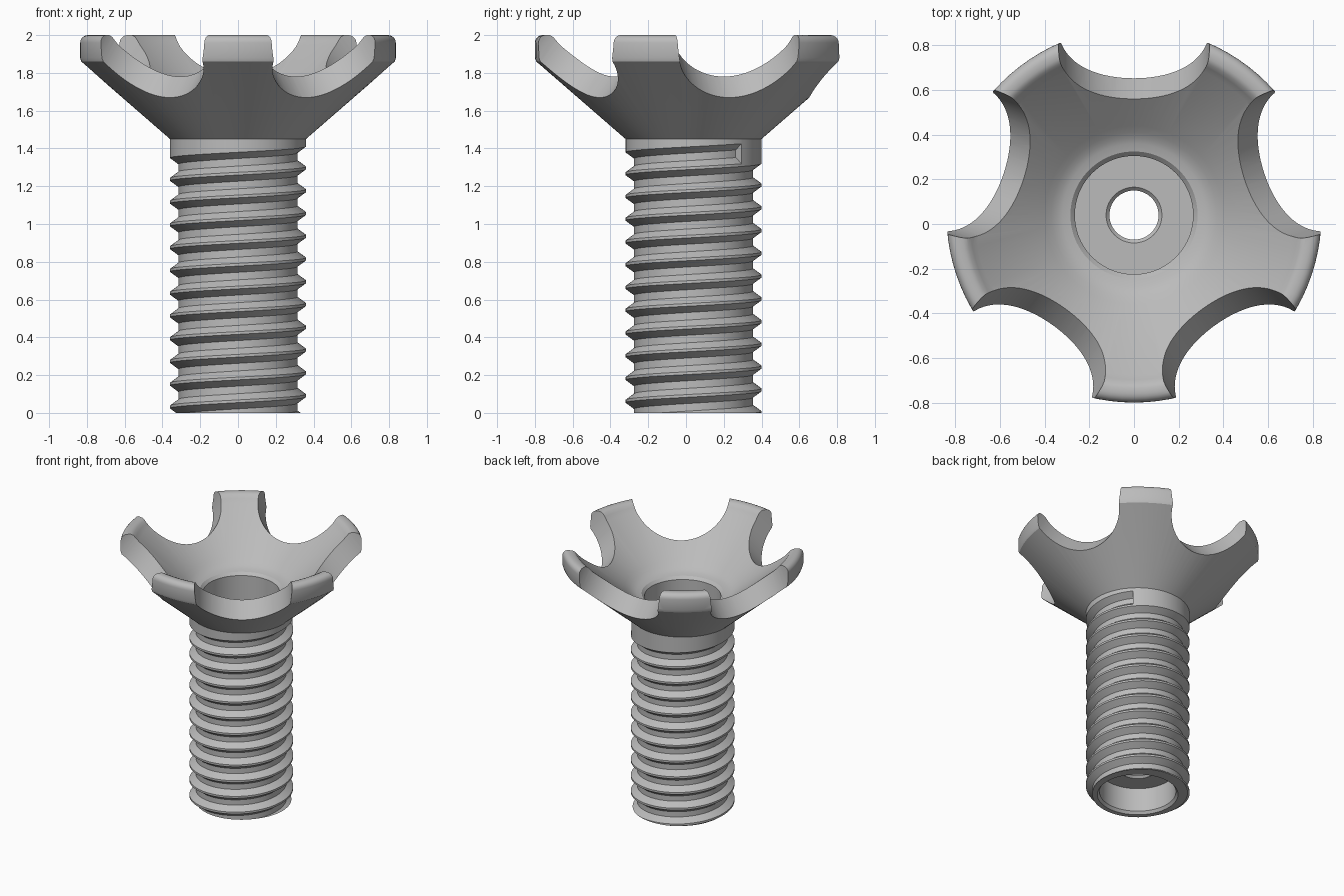
import bpy, bmesh, math
from mathutils import Matrix

cube = bpy.data.objects.get("Cube")
if cube:
    bpy.data.objects.remove(cube, do_unlink=True)

AXIS_Y = 0.04
SEGS = 96
THREAD_R, ROOT_R = 0.36, 0.315
PITCH = 0.1205
NECK_Z = 1.45
START = math.radians(45)

grey = bpy.data.materials.new("plain_grey")
grey.use_nodes = True
color = (0.5, 0.5, 0.5, 1)
grey.diffuse_color = color
grey.node_tree.nodes["Principled BSDF"].inputs["Base Color"].default_value = color


def ring_point(r, angle, z):
    return (r * math.cos(angle), r * math.sin(angle), z)


def lathe(bm, profile, closed=False):
    """Revolve an (r, z) profile around the z axis."""
    rings = [[bm.verts.new(ring_point(r, START + math.tau * i / SEGS, z))
              for i in range(SEGS)] for r, z in profile]
    pairs = list(zip(rings, rings[1:]))
    if closed:
        pairs.append((rings[-1], rings[0]))
    for a, b in pairs:
        for i in range(SEGS):
            j = (i + 1) % SEGS
            bm.faces.new((a[i], a[j], b[j], b[i]))


def make_object(name, bm):
    bmesh.ops.recalc_face_normals(bm, faces=bm.faces)
    mesh = bpy.data.meshes.new(name)
    bm.to_mesh(mesh)
    bm.free()
    mesh.materials.append(grey)
    obj = bpy.data.objects.new(name, mesh)
    obj.location.y = AXIS_Y
    bpy.context.collection.objects.link(obj)
    return obj


def activate(obj):
    bpy.ops.object.select_all(action='DESELECT')
    obj.select_set(True)
    bpy.context.view_layer.objects.active = obj


def arc(cx, cz, radius, a0, a1, steps=5):
    return [(cx + radius * math.cos(math.radians(a0 + (a1 - a0) * i / steps)),
             cz + radius * math.sin(math.radians(a0 + (a1 - a0) * i / steps)))
            for i in range(steps + 1)]


# Threaded shaft: helical grooves that run out at the collar
bm = bmesh.new()
columns = []
for j in range(SEGS + 1):
    turn = j / SEGS
    pts = [(THREAD_R, NECK_Z)]
    for k in range(13):
        c = 1.372 - PITCH * (1 - turn + k)
        pts += [(THREAD_R, c + 0.053), (ROOT_R, c + 0.02),
                (ROOT_R, c - 0.02), (THREAD_R, c - 0.053)]
    columns.append([bm.verts.new(ring_point(r, START + math.tau * turn, z)) for r, z in pts])
for a, b in zip(columns, columns[1:]):
    for i in range(len(a) - 1):
        bm.faces.new((a[i], b[i], b[i + 1], a[i + 1]))
bm.faces.new(columns[-1][1:5])  # step where the last groove stops
bmesh.ops.remove_doubles(bm, verts=bm.verts, dist=0.0005)
bmesh.ops.bisect_plane(bm, geom=bm.verts[:] + bm.edges[:] + bm.faces[:], dist=1e-5,
                       plane_co=(0, 0, 0), plane_no=(0, 0, -1), clear_outer=True)

# Bore with a pierced web near the foot
lathe(bm, [(0.28, 0), (0.265, 0.02), (0.265, 0.2), (0.125, 0.2), (0.11, 0.215),
           (0.11, 0.335), (0.125, 0.35), (0.265, 0.35), (0.265, NECK_Z)])
foot = [e for e in bm.edges if e.is_boundary and all(abs(v.co.z) < 1e-4 for v in e.verts)]
bmesh.ops.bridge_loops(bm, edges=foot)
shaft = make_object("threaded_shaft", bm)

# Flared bowl head
bm = bmesh.new()
profile = [(THREAD_R, NECK_Z), (0.815, 1.845), (0.833, 1.86), (0.84, 1.88)]
profile += arc(0.8, 1.96, 0.04, 0, 90)
profile += [(0.775, 2.0), (0.755, 1.99), (0.738, 1.97), (0.715, 1.944), (0.4, 1.679)]
profile += [(0.37, 1.655), (0.345, 1.639), (0.32, 1.628), (0.285, 1.62),
            (0.265, 1.6), (0.265, NECK_Z)]
lathe(bm, profile, closed=True)
head = make_object("bowl_head", bm)

# Five round finger notches cut square to the bowl wall
bm = bmesh.new()
for k in range(5):
    place = (Matrix.Rotation(math.radians(18 + 72 * k), 4, 'Z')
             @ Matrix.Translation((0.78, 0, 2.0))
             @ Matrix.Rotation(-0.695, 4, 'Y'))
    bmesh.ops.create_cone(bm, cap_ends=True, segments=80, radius1=0.34, radius2=0.34,
                          depth=0.56, matrix=place)
cutter = make_object("notch_cutter", bm)
cutter.hide_render = True
activate(head)
cut = head.modifiers.new("notches", 'BOOLEAN')
cut.operation = 'DIFFERENCE'
cut.solver = 'EXACT'
cut.object = cutter
bpy.ops.object.modifier_apply(modifier=cut.name)
bpy.data.objects.remove(cutter, do_unlink=True)

for obj in (shaft, head):
    activate(obj)
    bpy.ops.object.shade_smooth_by_angle(angle=math.radians(28))
